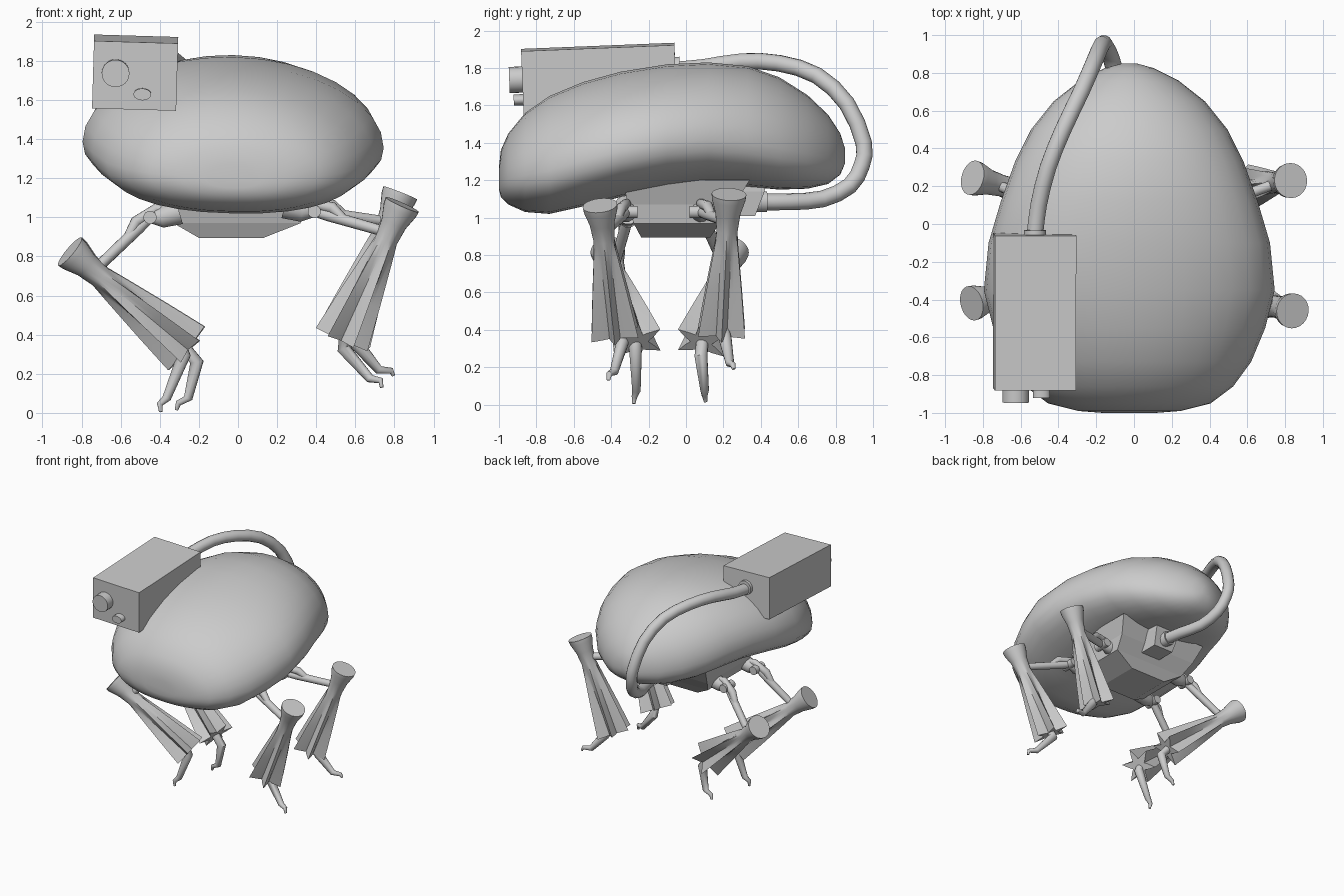
import bpy, bmesh, math
from mathutils import Vector, Matrix

cube = bpy.data.objects.get("Cube")
if cube:
    bpy.data.objects.remove(cube)


def finish(name, bm, smooth=35):
    bmesh.ops.recalc_face_normals(bm, faces=bm.faces)
    mesh = bpy.data.meshes.new(name)
    bm.to_mesh(mesh)
    bm.free()
    ob = bpy.data.objects.new(name, mesh)
    bpy.context.collection.objects.link(ob)
    if smooth:
        bpy.ops.object.select_all(action='DESELECT')
        ob.select_set(True)
        bpy.context.view_layer.objects.active = ob
        bpy.ops.object.shade_smooth_by_angle(angle=math.radians(smooth))


def loft(name, rings, smooth=35):
    """Skin a list of equal-length point rings and cap both ends."""
    bm = bmesh.new()
    loops = [[bm.verts.new(p) for p in ring] for ring in rings]
    n = len(loops[0])
    for a, b in zip(loops, loops[1:]):
        for i in range(n):
            j = (i + 1) % n
            bm.faces.new((a[i], a[j], b[j], b[i]))
    bm.faces.new(loops[0])
    bm.faces.new(loops[-1])
    finish(name, bm, smooth)


def tube(name, path, radii, sides=12):
    """Round tube along a path, carried without twist."""
    pts = [Vector(p) for p in path]
    rings, tangent, side = [], None, None
    for i, p in enumerate(pts):
        t = (pts[min(i + 1, len(pts) - 1)] - pts[max(i - 1, 0)]).normalized()
        if side is None:
            side = t.orthogonal().normalized()
        else:
            side = tangent.rotation_difference(t) @ side
        tangent = t
        up = t.cross(side)
        r = radii[i] if isinstance(radii, list) else radii
        rings.append([p + r * (math.cos(a) * side + math.sin(a) * up)
                      for a in (math.tau * k / sides for k in range(sides))])
    loft(name, rings, 50)


def smooth_path(points, steps):
    """Catmull-Rom resampling of a few control points."""
    v = [Vector(p) for p in points]
    v = [2 * v[0] - v[1]] + v + [2 * v[-1] - v[-2]]
    out = []
    for a, b, c, d in zip(v, v[1:], v[2:], v[3:]):
        for k in range(steps):
            t = k / steps
            out.append(0.5 * (2 * b + (c - a) * t + (2 * a - 5 * b + 4 * c - d) * t * t
                              + (3 * b - a - 3 * c + d) * t ** 3))
    return out + [v[-2]]


def body_ring(y, w, lo, hi, count=32):
    """Cross-section with a tall rounded top and a fuller, shallower belly."""
    mid = lo + .39 * (hi - lo)
    ring = []
    for k in range(count):
        a = math.tau * k / count
        c, s = math.cos(a), math.sin(a)
        if s < 0:
            c, s = math.copysign(abs(c) ** .87, c), -abs(s) ** .87
        height = hi - mid if s > 0 else mid - lo
        ring.append((-.025 + w * c, y, mid + height * s - .02 * w * c))
    return ring


# Egg-shaped body: y, half width, bottom, top
sections = [(-1.0, .14, 1.15, 1.27), (-.99, .27, 1.11, 1.36), (-.95, .43, 1.07, 1.45),
            (-.86, .55, 1.03, 1.56), (-.73, .645, 1.02, 1.65), (-.55, .72, 1.06, 1.725),
            (-.35, .77, 1.11, 1.78), (-.1, .745, 1.155, 1.82), (.12, .68, 1.175, 1.83),
            (.33, .605, 1.165, 1.81), (.5, .52, 1.15, 1.75), (.65, .4, 1.155, 1.655),
            (.76, .26, 1.18, 1.55), (.825, .13, 1.23, 1.45), (.85, .04, 1.29, 1.37)]
loft("body", [body_ring(*s) for s in sections], 60)


# Belly housing and its rear socket
def rect(z, x0, x1, y0, y1):
    return [(x0, y0, z), (x1, y0, z), (x1, y1, z), (x0, y1, z)]


loft("belly_housing", [rect(1.2, -.42, .39, -.34, .34), rect(1.07, -.38, .34, -.31, .26),
                       rect(.97, -.33, .32, -.28, .18), rect(.895, -.2, .13, -.24, .13)], 0)
loft("rear_socket", [rect(1.2, -.1, .12, .1, .43), rect(1.14, -.1, .12, .1, .42),
                     rect(1.01, -.08, .1, .1, .37)], 0)

# Camera box with lenses, slightly tilted
tilt = (Matrix.Translation((-.526, -.465, 1.74))
        @ Matrix.Rotation(math.radians(1.7), 4, 'Y') @ Matrix.Rotation(math.radians(2.3), 4, 'X'))
bm = bmesh.new()
bmesh.ops.create_cube(bm, size=1, matrix=tilt @ Matrix.Diagonal((.43, .82, .345, 1)))
finish("camera_box", bm, 0)


def drum(name, x, y, z, rx, rz, depth):
    bm = bmesh.new()
    bmesh.ops.create_cone(bm, cap_ends=True, segments=24, radius1=1, radius2=1, depth=1,
                          matrix=tilt @ Matrix.Translation((x, y, z)) @ Matrix.Diagonal((rx, depth, rz, 1))
                          @ Matrix.Rotation(math.pi / 2, 4, 'X'))
    finish(name, bm)


drum("main_lens", -.1, -.43, .012, .071, .07, .1)
drum("small_lens", .04, -.42, -.092, .045, .03, .08)
drum("hose_collar_top", .0, .41, .045, .058, .058, .05)

# Hose from camera box round the back to the socket
hose = [(-.525, -.06, 1.79), (-.505, .1, 1.805), (-.455, .3, 1.835), (-.375, .5, 1.825),
        (-.28, .7, 1.76), (-.21, .86, 1.61), (-.17, .95, 1.4), (-.15, .94, 1.28),
        (-.12, .875, 1.17), (-.08, .73, 1.1), (-.02, .55, 1.085), (.01, .38, 1.085)]
tube("hose", smooth_path(hose, 2), .045)
tube("hose_collar_bottom", [(.01, .36, 1.085), (0, .43, 1.085)], .058)


# Legs
def leg(tag, hip, knee, ankle, toe):
    hip, knee, ankle = Vector(hip), Vector(knee), Vector(ankle)
    inward = Vector((-math.copysign(1, hip.x), 0, 0))
    axis = (ankle - knee).normalized()
    length = (ankle - knee).length

    # Flared knee cup running into a shin of spreading fins
    u = (Vector((0, 1, 0)) - axis * axis.y).normalized()
    v = axis.cross(u)
    rings = []
    for t, width, core in ((0, .093, .093), (.04, .09, .09), (.14, .067, .067), (.26, .058, .057),
                           (.4, .076, .055), (.7, .112, .055), (1, .145, .058)):
        radii = (width, core + .3 * (width - core), core, core + .3 * (width - core))
        rings.append([knee + axis * (length * t) + radii[k % 4] * (math.sin(a) * u + math.cos(a) * v)
                      for k, a in enumerate(math.tau * i / 24 for i in range(24))])
    loft(tag + "_shin", rings, 40)

    # Clawed foot
    tube(tag + "_claw", [ankle - axis * .05] + toe, [.032, .035, .023, .016, .009])

    # Strut, looped hip link, hinge and mounting boss
    joint = knee + axis * .16
    along = (joint - hip).normalized()
    rise = Vector((0, 0, .045))
    tube(tag + "_strut", [hip, hip.lerp(joint, .2), joint], [.026, .03, .027])
    tube(tag + "_hip_link", [hip + inward * .12 + rise * .4, hip + inward * .03 + rise,
                             hip + along * .1 + rise, hip + along * .17], [.026, .026, .03, .022])
    tube(tag + "_hip_boss", [hip + inward * .15 + rise * .6, hip + inward * .06, hip], [.065, .055, .03])
    tube(tag + "_hip_hinge", [hip + Vector((0, y, 0)) for y in (-.06, .06)], .034)


leg("right_front", (-.45, -.31, 1.0), (-.86, -.42, .825), (-.265, -.26, .33),
    [(-.275, -.27, .3), (-.365, -.265, .075), (-.4, -.275, .045), (-.395, -.28, .005)])
leg("right_back", (-.45, .09, 1.0), (-.855, .245, .825), (-.26, .08, .33),
    [(-.21, .08, .26), (-.255, .1, .075), (-.305, .1, .05), (-.315, .105, .015)])
leg("left_front", (.39, -.32, 1.03), (.84, -.46, 1.065), (.53, -.38, .375),
    [(.54, -.34, .33), (.675, -.385, .175), (.73, -.41, .165), (.735, -.415, .13)])
leg("left_back", (.39, .08, 1.03), (.83, .23, 1.125), (.54, .19, .385),
    [(.61, .21, .35), (.72, .235, .22), (.785, .25, .215), (.795, .255, .19)])
